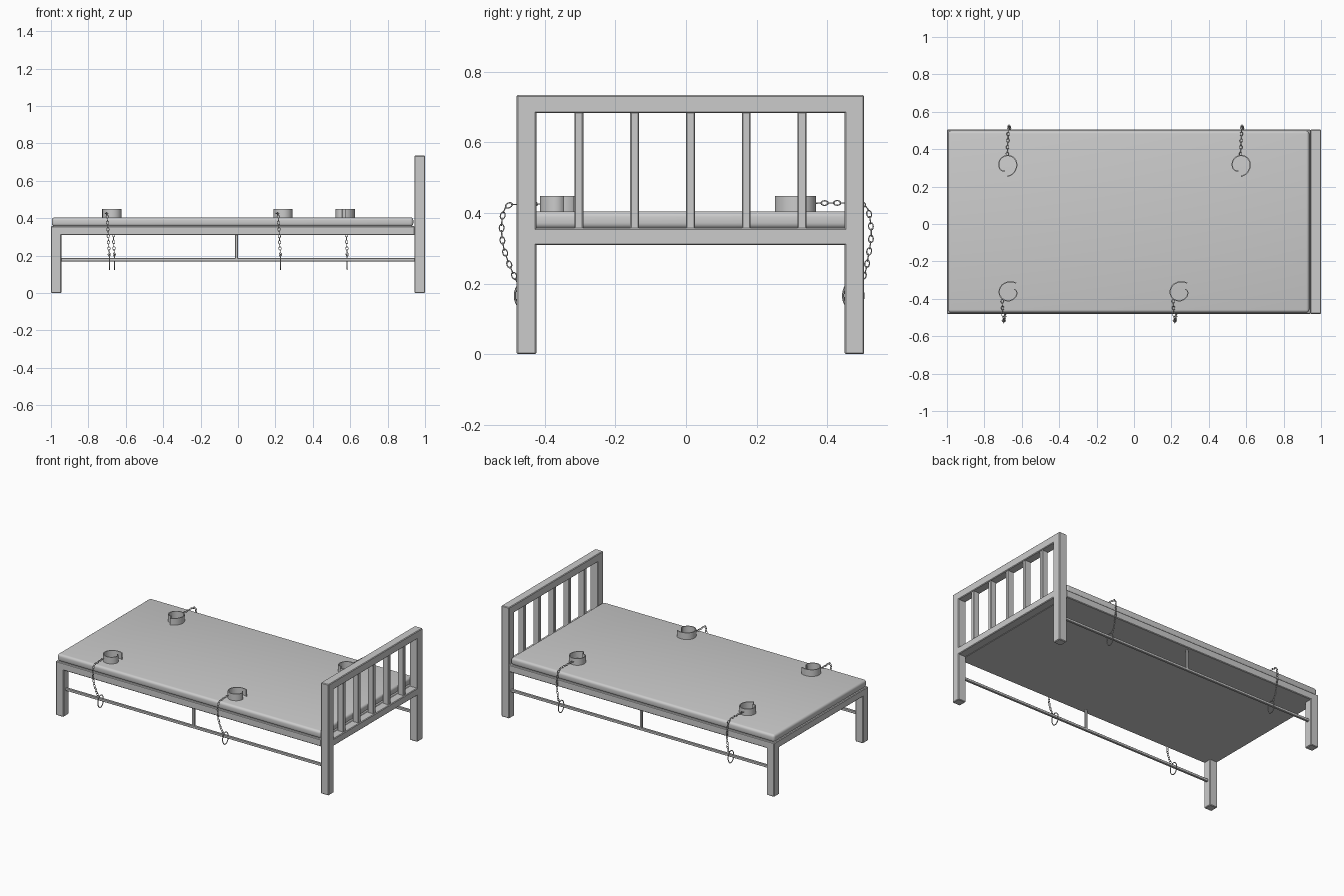
import bpy, bmesh, math
from mathutils import Vector

if "Cube" in bpy.data.objects:
    bpy.data.objects.remove(bpy.data.objects["Cube"])


def finish(name, bm, smooth=None):
    bmesh.ops.recalc_face_normals(bm, faces=bm.faces[:])
    me = bpy.data.meshes.new(name)
    bm.to_mesh(me)
    bm.free()
    ob = bpy.data.objects.new(name, me)
    bpy.context.collection.objects.link(ob)
    if smooth:
        bpy.context.view_layer.objects.active = ob
        ob.select_set(True)
        bpy.ops.object.shade_smooth_by_angle(angle=math.radians(smooth))
        ob.select_set(False)
    return ob


def box(name, x, y, z, bevel=0.004, segs=1, smooth=None):
    bm = bmesh.new()
    bmesh.ops.create_cube(bm, size=1)
    for v in bm.verts:
        v.co = Vector([(a + b) / 2 + c * (b - a) for (a, b), c in zip((x, y, z), v.co)])
    if bevel:
        bmesh.ops.bevel(bm, geom=bm.edges[:], offset=bevel, segments=segs,
                        profile=0.5, affect='EDGES')
    return finish(name, bm, smooth)


def add_ring(bm, centre, u, v, a, b, r, n=12, m=5):
    """Oval wire ring lying in the u-v plane."""
    w = u.cross(v)
    rows = []
    for i in range(n):
        t = 2 * math.pi * i / n
        p = centre + u * (a * math.cos(t)) + v * (b * math.sin(t))
        out = (u * (b * math.cos(t)) + v * (a * math.sin(t))).normalized()
        rows.append([bm.verts.new(p + out * (r * math.cos(2 * math.pi * j / m))
                                  + w * (r * math.sin(2 * math.pi * j / m))) for j in range(m)])
    for i in range(n):
        for j in range(m):
            k, l = (i + 1) % n, (j + 1) % m
            bm.faces.new((rows[i][j], rows[k][j], rows[k][l], rows[i][l]))


Y0, Y1 = -0.48, 0.505      # bed sides
YM = (Y0 + Y1) / 2

# bed base and mattress
box("bed_base", (-1, 0.945), (Y0, Y1), (0.31, 0.358))
box("mattress", (-0.995, 0.937), (Y0 + 0.006, Y1 - 0.006), (0.356, 0.405), 0.016, 4, 40)

# legs, lower side rails and their centre posts
for side, ya, yb in (("front", Y0, Y0 + 0.056), ("back", Y1 - 0.056, Y1)):
    ym = (ya + yb) / 2
    box(side + "_foot_leg", (-1, -0.944), (ya, yb), (0, 0.325))
    box(side + "_head_post", (0.943, 1), (ya, yb), (0, 0.735))
    box(side + "_lower_rail", (-0.95, 0.95), (ym - 0.008, ym + 0.008), (0.169, 0.186), 0.002)
    box(side + "_rail_post", (-0.016, 0), (ym - 0.007, ym + 0.007), (0.18, 0.315), 0.002)

# headboard rails and slats
box("headboard_top_rail", (0.943, 1), (Y0, Y1), (0.683, 0.735))
box("headboard_bottom_rail", (0.943, 1), (Y0, Y1), (0.309, 0.357))
for i in range(5):
    y = YM + (i - 2) * 0.158
    box(f"headboard_slat_{i + 1}", (0.95, 0.993), (y - 0.0125, y + 0.0125), (0.345, 0.69), 0.003)


def cuff(name, cx, cy, start):
    """Open spiral band: flared at one end, tucked in at the other."""
    keys = [(0, 0.063), (28, 0.056), (60, 0.050), (100, 0.048), (300, 0.048),
            (318, 0.045), (337, 0.038)]
    bm = bmesh.new()
    rows, n = [], 40
    for i in range(n + 1):
        d = 337 * i / n
        for (d0, r0), (d1, r1) in zip(keys, keys[1:]):
            if d <= d1 + 1e-6:
                rad = r0 + (r1 - r0) * (d - d0) / (d1 - d0)
                break
        t = math.radians(start + d)
        rows.append([bm.verts.new((cx + (rad + e) * math.cos(t), cy + (rad + e) * math.sin(t), z))
                     for e, z in ((-0.003, 0.403), (0.003, 0.403), (0.003, 0.449), (-0.003, 0.449))])
    for p, q in zip(rows, rows[1:]):
        for j in range(4):
            k = (j + 1) % 4
            bm.faces.new((p[j], q[j], q[k], p[k]))
    bm.faces.new(rows[0])
    bm.faces.new(rows[-1])
    finish(name, bm, 35)


def chain(name, x0, x1, path, ring_y):
    pts = [Vector((0, y, z)) for y, z in path]
    # smooth the path, then place links at an even pitch
    for _ in range(3):
        new = [pts[0]]
        for a, b in zip(pts, pts[1:]):
            new += [a.lerp(b, 0.25), a.lerp(b, 0.75)]
        pts = new + [pts[-1]]
    total = sum((b - a).length for a, b in zip(pts, pts[1:]))
    run = 0
    for i, p in enumerate(pts):
        if i:
            run += (Vector((0, p.y, p.z)) - prev).length
        prev = Vector((0, p.y, p.z))
        p.x = x0 + (x1 - x0) * run / total
    n = round(total / 0.018)
    bm = bmesh.new()
    for k in range(n):
        d = total * (k + 0.5) / n
        for a, b in zip(pts, pts[1:]):
            seg = math.hypot(b.y - a.y, b.z - a.z)
            if d <= seg or b is pts[-1]:
                break
            d -= seg
        u = (b - a).normalized()
        side = u.cross(Vector((1, 0, 0))).normalized()
        v = side if k % 2 else u.cross(side)
        add_ring(bm, a.lerp(b, d / max(seg, 1e-6)), u, v, 0.0105, 0.0065, 0.0018)
    finish(name, bm, 60)
    # large end ring looped around the lower rail
    bm = bmesh.new()
    add_ring(bm, Vector((x1, ring_y, 0.166)), Vector((0, 0, 1)), Vector((0, 1, 0)),
             0.040, 0.029, 0.003, 24, 6)
    finish(name + "_end_ring", bm, 60)


# cuffs and chains on both sides
front_path = [(-0.405, 0.426), (-0.47, 0.424), (-0.51, 0.424), (-0.523, 0.385),
              (-0.522, 0.32), (-0.506, 0.265), (-0.476, 0.198)]
back_path = [(0.366, 0.428), (0.44, 0.429), (0.512, 0.428), (0.523, 0.38),
             (0.526, 0.33), (0.515, 0.27), (0.51, 0.235), (0.492, 0.198)]
for i, (cx, end) in enumerate(((-0.673, -0.688), (0.241, 0.227))):
    cuff(f"front_cuff_{i + 1}", cx, -0.363, 47)
    chain(f"front_chain_{i + 1}", cx - 0.032, end, front_path, -0.456)
for i, (cx, end) in enumerate(((-0.675, -0.661), (0.573, 0.584))):
    cuff(f"back_cuff_{i + 1}", cx, 0.318, 270)
    chain(f"back_chain_{i + 1}", cx - 0.003, end, back_path, 0.474)
